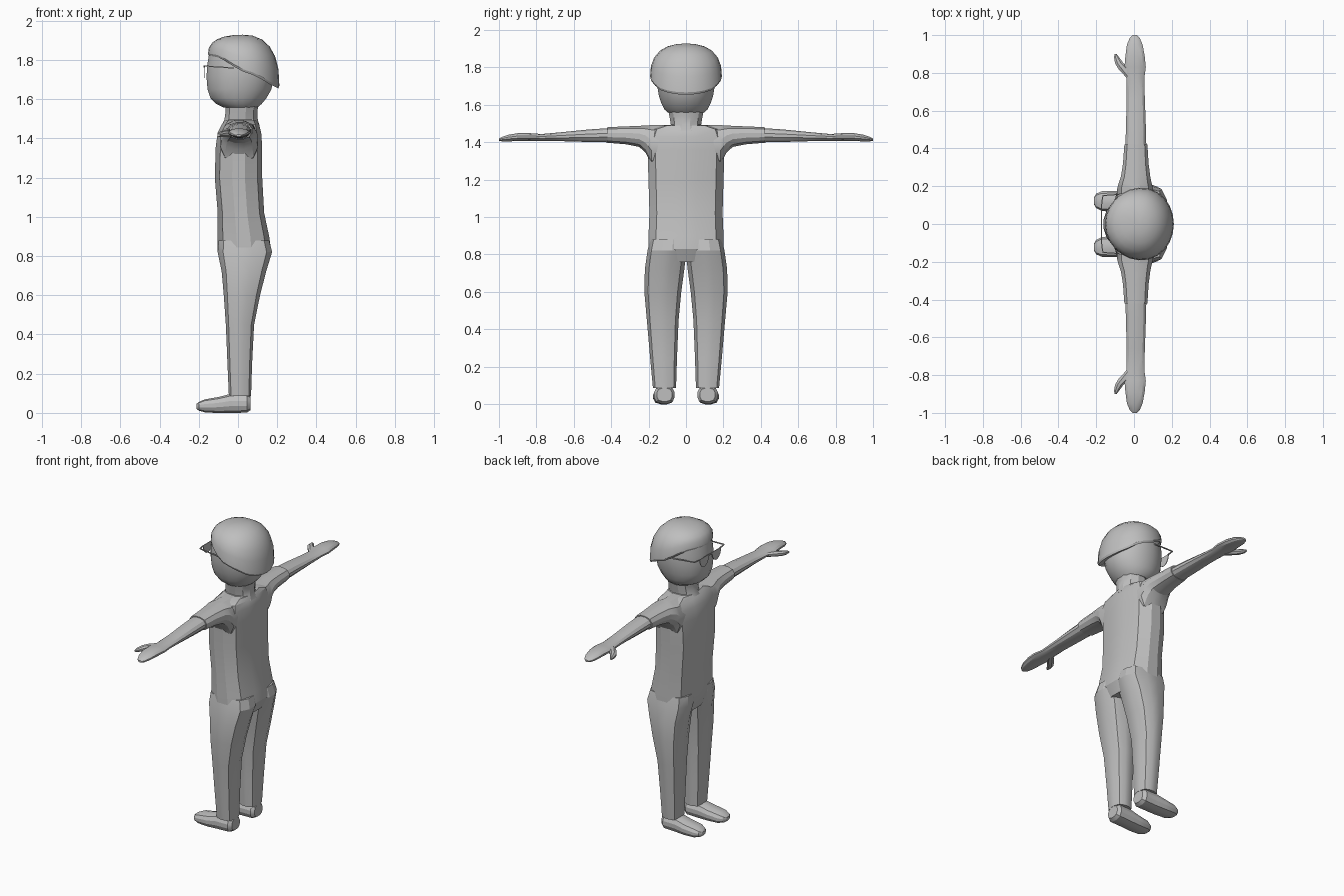
import bpy, bmesh, math
from mathutils import Vector

GREY = bpy.data.materials.new("plain_grey")
GREY.diffuse_color = (0.52, 0.52, 0.52, 1)


def finish(name, bm, mirror=False, angle=25):
    bmesh.ops.recalc_face_normals(bm, faces=bm.faces)
    me = bpy.data.meshes.new(name)
    bm.to_mesh(me)
    bm.free()
    ob = bpy.data.objects.new(name, me)
    bpy.context.collection.objects.link(ob)
    me.materials.append(GREY)
    if mirror:
        m = ob.modifiers.new("mirror", 'MIRROR')
        m.use_axis = (False, True, False)
    bpy.ops.object.select_all(action='DESELECT')
    bpy.context.view_layer.objects.active = ob
    ob.select_set(True)
    bpy.ops.object.shade_smooth_by_angle(angle=math.radians(angle))
    return ob


def skin(bm, rings, cap=True):
    n = len(rings[0])
    for a, b in zip(rings, rings[1:]):
        for i in range(n):
            j = (i + 1) % n
            bm.faces.new((a[i], a[j], b[j], b[i]))
    if cap:
        bm.faces.new(rings[0])
        bm.faces.new(rings[-1])


def loft(name, axis, sections, n=12, power=2.6, mirror=False):
    """Sections are (position, u_min, u_max, v_min, v_max) across the axis."""
    place = {'x': lambda p, u, v: (p, u, v),
             'y': lambda p, u, v: (u, p, v),
             'z': lambda p, u, v: (u, v, p)}[axis]
    bm = bmesh.new()
    rings = []
    for p, u0, u1, v0, v1 in sections:
        ring = []
        for i in range(n):
            a = 2 * math.pi * (i + 0.5) / n
            c, s = math.cos(a), math.sin(a)
            k = (abs(c) ** power + abs(s) ** power) ** (-1 / power)
            # scale so the polygon reaches its full stated width
            k /= math.cos(math.pi / n)
            ring.append(bm.verts.new(place(p, (u0 + u1) / 2 + (u1 - u0) / 2 * c * k,
                                           (v0 + v1) / 2 + (v1 - v0) / 2 * s * k)))
        rings.append(ring)
    skin(bm, rings)
    return finish(name, bm, mirror)


# torso
loft("torso", 'z', [(z, a, b, -h, h) for z, a, b, h in [
    (0.76, -0.08, 0.14, 0.12), (0.83, -0.10, 0.165, 0.195), (0.90, -0.10, 0.155, 0.195),
    (1.02, -0.10, 0.13, 0.19), (1.20, -0.115, 0.12, 0.195), (1.36, -0.11, 0.12, 0.20),
    (1.43, -0.10, 0.115, 0.205), (1.47, -0.08, 0.105, 0.19), (1.49, -0.065, 0.095, 0.12)]],
    power=3)

# legs
loft("legs", 'z', [
    (0.085, -0.045, 0.065, 0.055, 0.175), (0.25, -0.052, 0.07, 0.05, 0.19),
    (0.45, -0.06, 0.08, 0.042, 0.207), (0.60, -0.07, 0.11, 0.028, 0.22),
    (0.72, -0.08, 0.14, 0.012, 0.217), (0.82, -0.10, 0.17, 0.0, 0.203),
    (0.88, -0.095, 0.155, 0.0, 0.19)], power=3, mirror=True)

# feet
loft("feet", 'x', [
    (0.065, 0.075, 0.155, 0.015, 0.085), (0.045, 0.062, 0.17, 0.003, 0.095),
    (-0.04, 0.064, 0.17, 0.0, 0.095), (-0.10, 0.066, 0.174, 0.0, 0.08),
    (-0.17, 0.07, 0.172, 0.004, 0.068), (-0.20, 0.085, 0.16, 0.012, 0.055),
    (-0.212, 0.105, 0.14, 0.022, 0.045)], power=2.8, mirror=True)

# shirt sleeves, widening into the shoulder
loft("sleeves", 'y', [
    (0.08, -0.09, 0.10, 1.24, 1.49), (0.185, -0.088, 0.10, 1.28, 1.49),
    (0.215, -0.08, 0.092, 1.345, 1.488), (0.25, -0.068, 0.085, 1.376, 1.487),
    (0.32, -0.057, 0.076, 1.39, 1.484), (0.42, -0.05, 0.07, 1.398, 1.48)],
    power=2.4, mirror=True)

# forearms and flat mitten hands
loft("forearms_and_hands", 'y', [
    (0.40, -0.045, 0.065, 1.40, 1.476), (0.52, -0.042, 0.062, 1.402, 1.468),
    (0.66, -0.038, 0.057, 1.406, 1.454), (0.77, -0.04, 0.054, 1.408, 1.444),
    (0.83, -0.05, 0.062, 1.408, 1.448), (0.89, -0.045, 0.056, 1.407, 1.45),
    (0.95, -0.037, 0.045, 1.405, 1.44), (0.985, -0.022, 0.03, 1.405, 1.428),
    (1.0, -0.008, 0.014, 1.408, 1.42)], power=2.2, mirror=True)

# thumbs
loft("thumbs", 'y', [
    (0.775, -0.04, 0.0, 1.412, 1.438), (0.82, -0.082, -0.02, 1.408, 1.44),
    (0.85, -0.10, -0.055, 1.406, 1.436), (0.88, -0.105, -0.077, 1.406, 1.43),
    (0.90, -0.104, -0.092, 1.41, 1.422)], n=8, power=2, mirror=True)

# neck and head
loft("neck", 'z', [(z, a, b, -h, h) for z, a, b, h in [
    (1.46, -0.085, 0.11, 0.10), (1.495, -0.068, 0.10, 0.08),
    (1.54, -0.062, 0.098, 0.088), (1.60, -0.062, 0.11, 0.10)]], power=2.2)
loft("head", 'z', [(z, a, b, -h, h) for z, a, b, h in [
    (1.558, -0.075, 0.10, 0.095), (1.575, -0.11, 0.12, 0.115), (1.605, -0.14, 0.145, 0.13),
    (1.65, -0.155, 0.17, 0.145), (1.71, -0.16, 0.182, 0.155), (1.77, -0.157, 0.182, 0.157),
    (1.83, -0.147, 0.165, 0.15), (1.875, -0.115, 0.13, 0.12)]], n=20, power=2.1)

# hair cap with a rim sloping from forehead to nape
EDGE = [(-0.2, 1.832), (-0.11, 1.828), (-0.07, 1.808), (0.01, 1.757),
        (0.10, 1.728), (0.16, 1.69), (0.21, 1.667)]


def rim_height(x):
    for (x0, z0), (x1, z1) in zip(EDGE, EDGE[1:]):
        if x <= x1:
            return z0 + (z1 - z0) * (x - x0) / (x1 - x0)
    return EDGE[-1][1]


bm = bmesh.new()
N, TOP, CX = 24, 1.928, 0.025
rings = []
# each step is (angle from crown in degrees, radius factor, lift above rim)
for deg, fac, lift in [(12, 1, 0), (28, 1, 0), (44, 1, 0), (60, 1, 0), (76, 1, 0), (90, 1, 0),
                       (90, 0.97, -0.012), (90, 0.80, 0.004)]:
    ring = []
    for i in range(N):
        p = 2 * math.pi * i / N
        c, s = math.cos(p), math.sin(p)
        R = 0.182 + 0.004 * c + 0.010 * s * s * (1 + c)
        low = rim_height(CX + R * c)
        a = math.radians(deg)
        r = R * fac * math.sin(a) ** 0.85
        z = low + lift + (TOP - low) * max(math.cos(a), 0) ** 0.8
        ring.append(bm.verts.new((CX + r * c, r * s, z)))
    rings.append(ring)
skin(bm, rings, cap=False)
crown = bm.verts.new((CX, 0, TOP))
for i in range(N):
    bm.faces.new((crown, rings[0][i], rings[0][(i + 1) % N]))
finish("hair", bm)

# glasses: half-round lenses
bm = bmesh.new()
front, back = [], []
for i in range(11):
    a = math.pi + math.pi * i / 10
    y, z = 0.062 + 0.046 * math.cos(a), 1.77 + 0.062 * math.sin(a)
    front.append(bm.verts.new((-0.174, y, z)))
    back.append(bm.verts.new((-0.170, y, z)))
skin(bm, [front, back])
finish("lenses", bm, mirror=True)


# glasses: wire bars
def bar(name, a, b, t, mirror=True):
    bm = bmesh.new()
    a, b = Vector(a), Vector(b)
    bmesh.ops.create_cube(bm, size=1)
    d = b - a
    rot = d.to_track_quat('Z', 'Y')
    for v in bm.verts:
        v.co = (a + b) / 2 + rot @ Vector((v.co.x * t, v.co.y * t, v.co.z * d.length))
    finish(name, bm, mirror)


bar("bridge", (-0.172, -0.02, 1.765), (-0.172, 0.02, 1.765), 0.006, False)
bar("hinges", (-0.172, 0.10, 1.768), (-0.165, 0.15, 1.768), 0.006)
bar("temples", (-0.165, 0.15, 1.768), (-0.02, 0.162, 1.758), 0.006)
